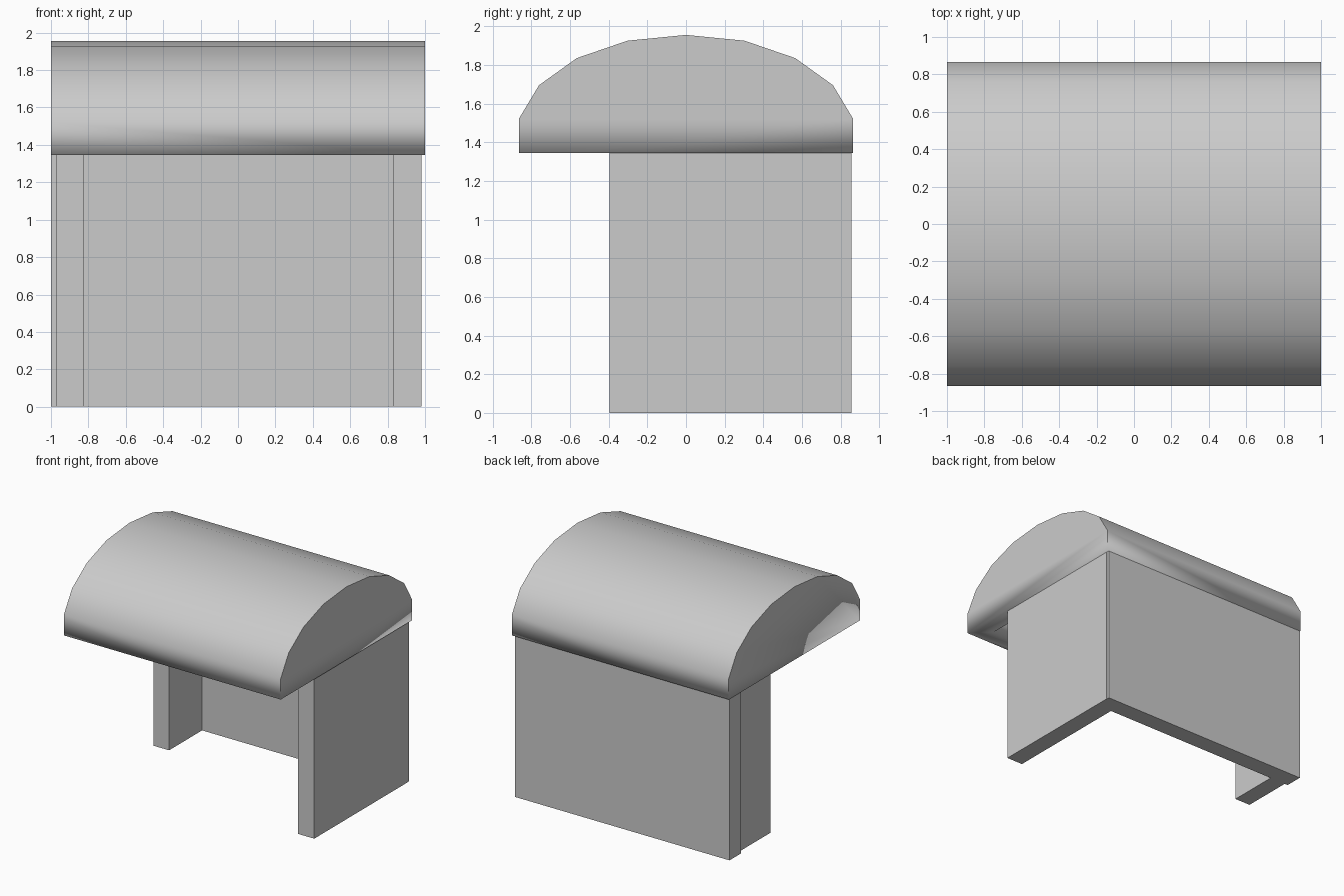
import bpy, bmesh, math

if "Cube" in bpy.data.objects:
    bpy.data.objects.remove(bpy.data.objects["Cube"])

WALL_TOP = 1.345
THICK = 0.15


def box(name, x0, x1, y0, y1, z0, z1):
    """Axis-aligned box from its limits."""
    bm = bmesh.new()
    bmesh.ops.create_cube(bm, size=1)
    for v in bm.verts:
        v.co.x = x0 if v.co.x < 0 else x1
        v.co.y = y0 if v.co.y < 0 else y1
        v.co.z = z0 if v.co.z < 0 else z1
    return finish(name, bm)


def finish(name, bm):
    mesh = bpy.data.meshes.new(name)
    bm.to_mesh(mesh)
    bm.free()
    ob = bpy.data.objects.new(name, mesh)
    bpy.context.collection.objects.link(ob)
    return ob


# Walls: the left one is shorter than the right one
box("back_wall", -1.0, 0.978, 0.705, 0.855, 0, WALL_TOP)
box("right_wall", 0.83, 0.98, -0.395, 0.83, 0, WALL_TOP)
box("left_wall", -0.97, -0.825, 0.27, 0.83, 0, WALL_TOP)

# Roof: arched profile swept along x, open below and hollow inside
half = [(0.865, WALL_TOP), (0.865, 1.52), (0.76, 1.695), (0.565, 1.835), (0.303, 1.925)]
profile = half + [(0, 1.955)] + [(-y, z) for y, z in reversed(half)]
bm = bmesh.new()
ends = [[bm.verts.new((x, y, z)) for y, z in profile] for x in (-1, 1)]
for end in ends:
    bm.faces.new(end)
for i in range(len(profile) - 1):
    bm.faces.new((ends[0][i], ends[0][i + 1], ends[1][i + 1], ends[1][i]))
bmesh.ops.recalc_face_normals(bm, faces=bm.faces)
# make sure the open shell faces outward
bm.normal_update()
cap = max(bm.faces, key=lambda f: f.calc_center_median().x)
if cap.normal.x < 0:
    bmesh.ops.reverse_faces(bm, faces=bm.faces)
roof = finish("roof", bm)
bpy.context.view_layer.objects.active = roof
roof.select_set(True)
bpy.ops.object.shade_smooth_by_angle(angle=math.radians(40))
shell = roof.modifiers.new("shell", "SOLIDIFY")
shell.thickness = THICK
shell.offset = -1
shell.use_even_offset = True
shell.use_quality_normals = True
